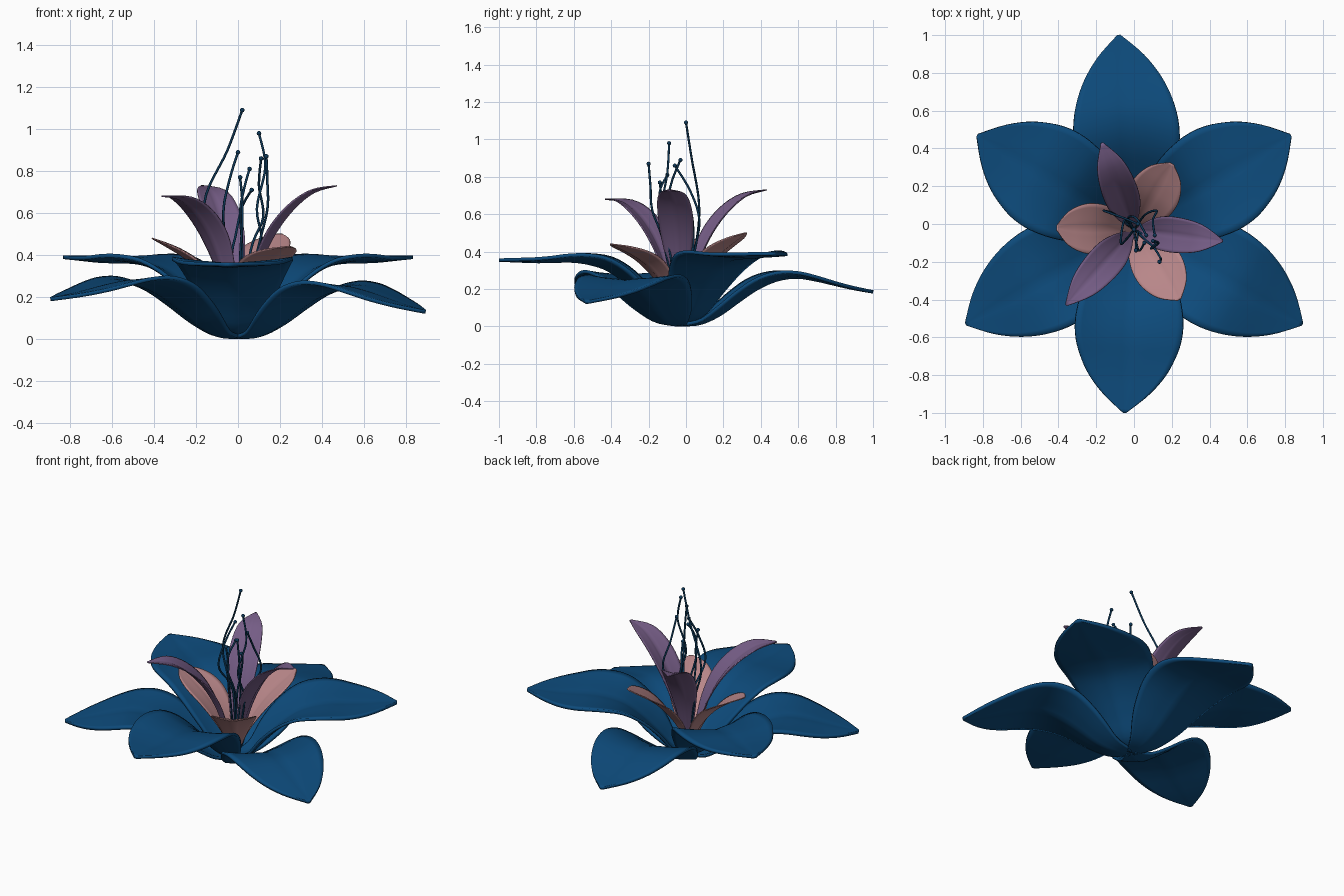
import bpy, math
from mathutils import Vector

if "Cube" in bpy.data.objects:
    bpy.data.objects.remove(bpy.data.objects["Cube"])

CENTRE = Vector((0.0, -0.03, 0.0))


def material(name, rgb):
    m = bpy.data.materials.new(name)
    m.diffuse_color = (*rgb, 1)
    m.use_nodes = True
    m.node_tree.nodes["Principled BSDF"].inputs["Base Color"].default_value = m.diffuse_color
    return m


BLUE = material("blue", (0.004, 0.07, 0.20))
PURPLE = material("purple", (0.18, 0.11, 0.24))
PINK = material("pink", (0.48, 0.24, 0.25))
DARK = material("dark_blue", (0.004, 0.04, 0.10))


def sample(rows, t):
    """Smooth (Catmull-Rom) interpolation through rows, t in 0..1."""
    f = t * (len(rows) - 1)
    i = min(int(f), len(rows) - 2)
    f -= i
    p0, p1, p2, p3 = (rows[max(0, min(len(rows) - 1, i + k))] for k in (-1, 0, 1, 2))
    return [0.5 * (2 * b + (c - a) * f + (2 * a - 5 * b + 4 * c - d) * f * f
                   + (3 * b - a - 3 * c + d) * f ** 3) for a, b, c, d in zip(p0, p1, p2, p3)]


def petal(name, mat, rows, tip, tip_z, thick, n=36, m=16):
    """Rows: (reach, height, half width, edge lift), swept from the centre to the tip."""
    d = Vector((tip[0], tip[1], 0)) - CENTRE
    length = d.length
    d.normalize()
    side = Vector((-d.y, d.x, 0))
    scale = length / rows[-1][0]
    dz = tip_z - rows[-1][1]
    verts, faces = [], []
    for i in range(n + 1):
        t = i / n
        r, z, w, lift = sample(rows, t)
        a, b = sample(rows, max(0, t - 0.02)), sample(rows, min(1, t + 0.02))
        tr, tz = b[0] - a[0], b[1] - a[1]
        k = math.hypot(tr, tz)
        for j in range(m + 1):
            u = 2 * j / m - 1
            off = lift * abs(u) ** 1.6
            # shallow crease along the midrib
            off -= 0.006 * math.exp(-(u / 0.12) ** 2) * math.sin(math.pi * t)
            rr = max(0, r * scale - tz / k * off)
            zz = z + dz * (r / rows[-1][0]) ** 1.5 + tr / k * off
            verts.append(CENTRE + d * rr + side * (w * u) + Vector((0, 0, zz)))
    for i in range(n):
        for j in range(m):
            q = i * (m + 1) + j
            faces.append((q, q + m + 1, q + m + 2, q + 1))
    me = bpy.data.meshes.new(name)
    me.from_pydata(verts, [], faces)
    me.materials.append(mat)
    me.shade_smooth()
    ob = bpy.data.objects.new(name, me)
    bpy.context.collection.objects.link(ob)
    s = ob.modifiers.new("thickness", "SOLIDIFY")
    s.thickness = thick
    s.offset = 0
    return ob


# Large outer petals: a lower ring of three and an upper ring of three
low = [(0, .010, .03, 0), (.1, .018, .10, .015), (.2, .065, .17, .04), (.3, .14, .225, .05),
       (.4, .21, .265, .05), (.5, .255, .28, .035), (.6, .27, .27, .015), (.7, .255, .24, .005),
       (.8, .23, .19, 0), (.9, .205, .115, 0), (1, .185, .008, 0)]
high = [(0, .02, .03, 0), (.1, .05, .10, .02), (.2, .15, .17, .05), (.3, .245, .225, .06),
        (.4, .315, .265, .055), (.5, .35, .285, .04), (.6, .365, .28, .025), (.7, .365, .25, .015),
        (.8, .365, .20, .01), (.9, .37, .12, .005), (1, .375, .008, 0)]
for i, (x, y, z) in enumerate([(-.08, 1, .185), (.89, -.53, .13), (-.89, -.53, .19)]):
    petal(f"lower_petal_{i + 1}", BLUE, low, (x, y), z, .018)
for i, (x, y, z) in enumerate([(-.05, -1, .355), (.83, .47, .39), (-.83, .47, .39)]):
    petal(f"upper_petal_{i + 1}", BLUE, high, (x, y), z, .018)

# Inner petals: three tall purple and three short pink
tall = [(.01, .03, .015, 0), (.05, .18, .035, .01), (.10, .35, .065, .02), (.17, .50, .09, .025),
        (.26, .62, .092, .02), (.36, .70, .07, .01), (.47, .73, .006, 0)]
short = [(.01, .03, .02, 0), (.05, .15, .06, .01), (.11, .25, .10, .02), (.19, .34, .13, .025),
         (.27, .40, .13, .02), (.35, .445, .09, .01), (.41, .475, .012, 0)]
for i, (x, y, z) in enumerate([(-.17, .43, .73), (.47, -.09, .73), (-.36, -.43, .68)]):
    petal(f"tall_inner_petal_{i + 1}", PURPLE, tall, (x, y), z, .006, 24, 12)
for i, (x, y, z) in enumerate([(.2, .32, .50), (-.41, -.02, .48), (.24, -.40, .44)]):
    petal(f"short_inner_petal_{i + 1}", PINK, short, (x, y), z, .006, 24, 12)

# Stamens: thin bent filaments with a small bead on the end
stamens = [
    [(-.10, .05, .42), (-.16, .07, .65), (-.05, .03, .90), (.02, 0, 1.09)],
    [(.11, -.09, .42), (.09, -.13, .62), (.13, -.10, .82), (.10, -.09, .98)],
    [(-.05, .02, .40), (-.07, -.10, .60), (-.04, -.08, .76), (0, -.03, .89)],
    [(.10, -.12, .45), (.14, -.18, .62), (.14, -.19, .75), (.135, -.20, .87)],
    [(.06, .05, .42), (.12, .07, .58), (.10, .02, .73), (.11, -.06, .86)],
    [(.02, -.05, .40), (.01, -.12, .60), (.03, -.14, .72), (.055, -.10, .81)],
    [(.01, -.09, .38), (.02, -.13, .54), (.02, -.13, .66), (.01, -.14, .77)],
    [(-.03, .03, .36), (-.01, .04, .50), (.02, .02, .63), (.065, -.06, .71)],
]
for i, pts in enumerate(stamens):
    pts = [(0, -.03, .03)] + pts
    cu = bpy.data.curves.new(f"stamen_{i + 1}", "CURVE")
    cu.dimensions = "3D"
    cu.bevel_depth = .006
    cu.bevel_resolution = 2
    cu.use_fill_caps = True
    sp = cu.splines.new("POLY")
    sp.points.add(24)
    for k, p in enumerate(sp.points):
        p.co = (*sample(pts, k / 24), 1)
    cu.materials.append(DARK)
    bpy.context.collection.objects.link(bpy.data.objects.new(f"stamen_{i + 1}", cu))
    bpy.ops.mesh.primitive_uv_sphere_add(segments=12, ring_count=8, radius=.011, location=pts[-1])
    bead = bpy.context.object
    bead.name = f"stamen_tip_{i + 1}"
    bead.data.materials.append(DARK)
    bead.data.shade_smooth()
